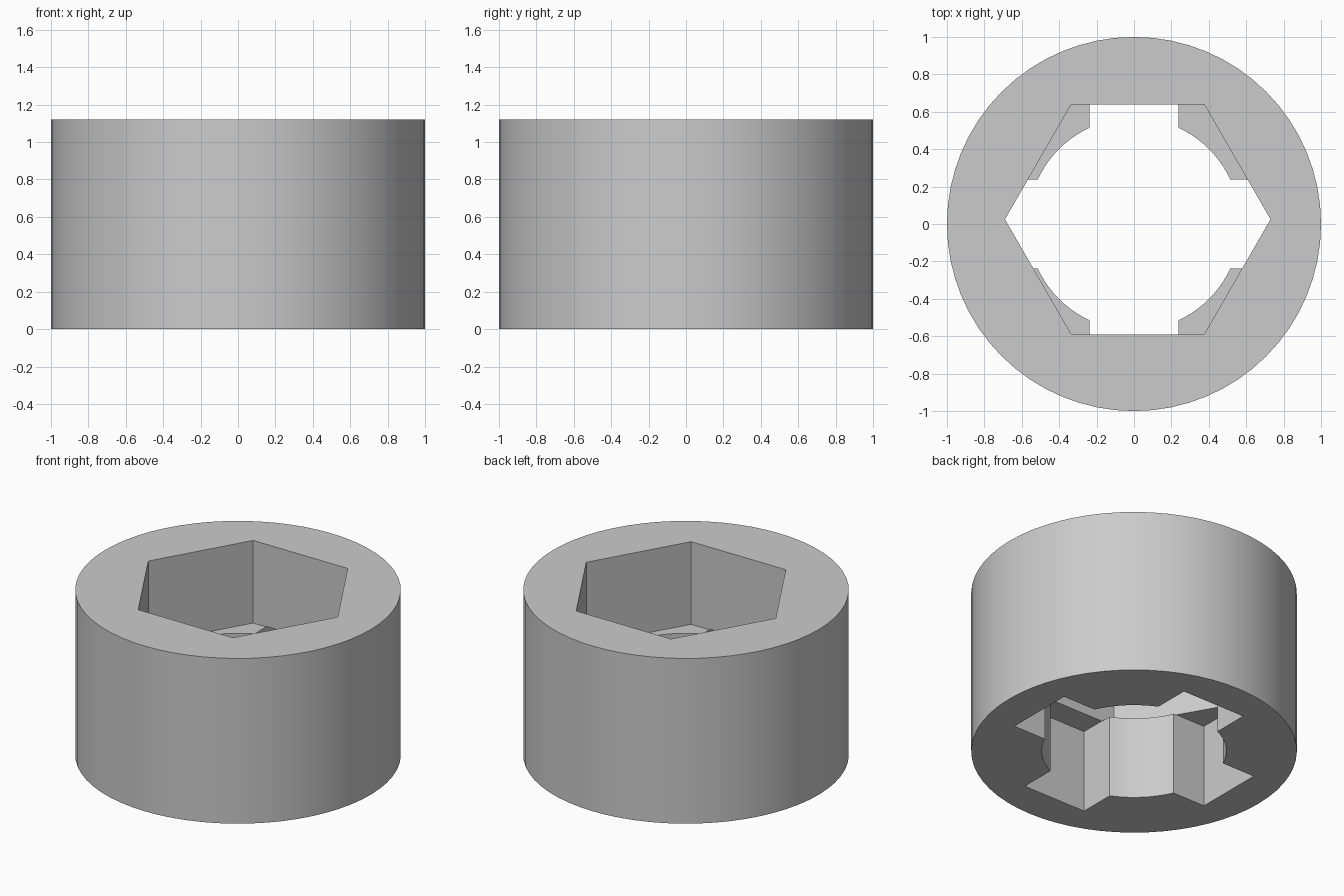
import bpy
import bmesh
from math import asin, cos, sin, pi
from mathutils import Matrix, Vector

HEIGHT = 1.12
FLOOR = 0.56

cube = bpy.data.objects.get("Cube")
if cube:
    bpy.data.objects.remove(cube, do_unlink=True)

grey = bpy.data.materials.new("plain grey")
grey.use_nodes = True
grey.diffuse_color = (0.6, 0.6, 0.6, 1)
grey.node_tree.nodes["Principled BSDF"].inputs["Base Color"].default_value = grey.diffuse_color


def prism(name, outline, bottom, top):
    """Extrude a closed outline straight up between two heights."""
    bm = bmesh.new()
    base = bm.faces.new([bm.verts.new((p.x, p.y, bottom)) for p in outline])
    raised = bmesh.ops.extrude_face_region(bm, geom=[base])["geom"]
    verts = [g for g in raised if isinstance(g, bmesh.types.BMVert)]
    bmesh.ops.translate(bm, verts=verts, vec=(0, 0, top - bottom))
    bmesh.ops.recalc_face_normals(bm, faces=bm.faces)
    mesh = bpy.data.meshes.new(name)
    bm.to_mesh(mesh)
    bm.free()
    mesh.materials.append(grey)
    obj = bpy.data.objects.new(name, mesh)
    bpy.context.collection.objects.link(obj)
    return obj


def ring(radius, sides, centre=(0, 0)):
    return [Vector(centre) + radius * Vector((cos(2 * pi * i / sides), sin(2 * pi * i / sides)))
            for i in range(sides)]


def cross_outline(reach, half_width, radius, steps=10):
    """Round hole with four square-ended slots."""
    start = asin(half_width / radius)
    arm = [Vector((reach, -half_width)), Vector((reach, half_width))]
    for i in range(steps + 1):
        a = start + (pi / 2 - 2 * start) * i / steps
        arm.append(radius * Vector((cos(a), sin(a))))
    return [Matrix.Rotation(k * pi / 2, 2) @ p for k in range(4) for p in arm]


# Round body
body = prism("socket_body", ring(1, 64), 0, HEIGHT)

# Hexagonal pocket from above, cross-shaped hole from below
cutters = [
    prism("hex_pocket_cutter", ring(0.71, 6, (0.02, 0.025)), FLOOR, HEIGHT + 0.2),
    prism("cross_hole_cutter", cross_outline(0.76, 0.237, 0.567), -0.2, FLOOR + 0.003),
]
bpy.context.view_layer.objects.active = body
for cutter in cutters:
    cutter.hide_render = True
    cut = body.modifiers.new(cutter.name, "BOOLEAN")
    cut.operation = "DIFFERENCE"
    cut.solver = "EXACT"
    cut.object = cutter
    bpy.ops.object.modifier_apply(modifier=cut.name)
for cutter in cutters:
    bpy.data.objects.remove(cutter, do_unlink=True)

# Smooth round walls, crisp edges
bpy.ops.object.select_all(action="DESELECT")
body.select_set(True)
bpy.ops.object.shade_smooth_by_angle(angle=pi / 6)
